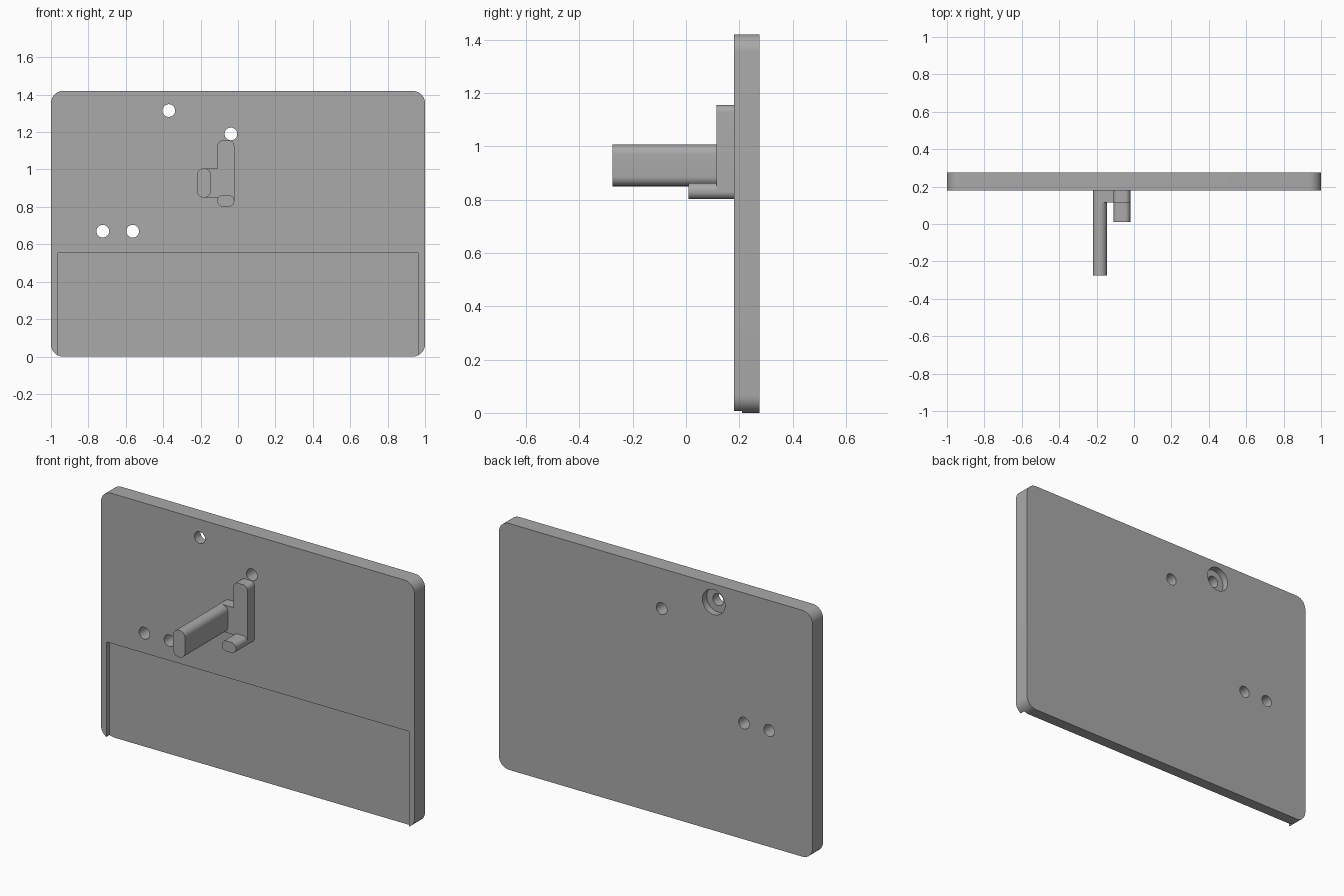
import bpy
import bmesh
from math import cos, sin, pi, radians

cube = bpy.data.objects.get("Cube")
if cube:
    bpy.data.objects.remove(cube, do_unlink=True)

grey = bpy.data.materials.new("mid_grey")
grey.use_nodes = True
colour = (0.4, 0.4, 0.4, 1)
grey.diffuse_color = colour
grey.node_tree.nodes["Principled BSDF"].inputs["Base Color"].default_value = colour


def prism(name, x, z, y, radius, steps=10):
    """Rounded rectangle in the XZ plane, extruded along y."""
    bm = bmesh.new()
    corners = [(x[1], z[1], 1, 1), (x[0], z[1], -1, 1),
               (x[0], z[0], -1, -1), (x[1], z[0], 1, -1)]
    verts = []
    for q, (cx, cz, sx, sz) in enumerate(corners):
        for i in range(steps + 1 if radius else 1):
            a = (q + i / steps) * pi / 2
            verts.append(bm.verts.new((cx + radius * (cos(a) - sx), y[0],
                                       cz + radius * (sin(a) - sz))))
    face = bm.faces.new(verts)
    moved = bmesh.ops.extrude_face_region(bm, geom=[face])["geom"]
    bmesh.ops.translate(bm, vec=(0, y[1] - y[0], 0),
                        verts=[v for v in moved if isinstance(v, bmesh.types.BMVert)])
    bmesh.ops.remove_doubles(bm, verts=bm.verts, dist=1e-5)
    bmesh.ops.recalc_face_normals(bm, faces=bm.faces)
    mesh = bpy.data.meshes.new(name)
    bm.to_mesh(mesh)
    bm.free()
    mesh.materials.append(grey)
    obj = bpy.data.objects.new(name, mesh)
    bpy.context.collection.objects.link(obj)
    return obj


def activate(obj):
    bpy.ops.object.select_all(action='DESELECT')
    obj.select_set(True)
    bpy.context.view_layer.objects.active = obj


def combine(target, tool, operation):
    """Apply a boolean and discard the helper object."""
    tool.hide_render = True
    mod = target.modifiers.new(operation.lower(), 'BOOLEAN')
    mod.operation = operation
    mod.solver = 'EXACT'
    mod.object = tool
    activate(target)
    bpy.ops.object.modifier_apply(modifier=mod.name)
    bpy.data.objects.remove(tool, do_unlink=True)


def bore(target, x, z, radius, y):
    combine(target, prism("bore_cutter", (x - radius, x + radius),
                          (z - radius, z + radius), y, radius), 'DIFFERENCE')


# Plate with a shallow front recess open at the bottom
front, back = 0.18, 0.276
plate = prism("back_plate", (-1, 1), (0, 1.42), (front, back), 0.065)
combine(plate, prism("recess_cutter", (-0.965, 0.965), (-0.1, 0.555),
                     (front - 0.1, front + 0.03), 0.008), 'DIFFERENCE')

# Through holes, one counterbored from the back
for hx, hz in [(-0.37, 1.315), (-0.038, 1.19), (-0.723, 0.67), (-0.563, 0.67)]:
    bore(plate, hx, hz, 0.034, (0, 0.4))
bore(plate, -0.37, 1.315, 0.072, (back - 0.04, 0.4))

# Bracket: upright, short peg, long arm and the web joining them
bracket = prism("bracket", (-0.11, -0.02), (0.802, 1.155), (0.115, front), 0.028)
combine(bracket, prism("web", (-0.18, -0.06), (0.85, 1.006), (0.115, front), 0), 'UNION')
combine(bracket, prism("short_peg", (-0.11, -0.02), (0.802, 0.862),
                       (0.01, front), 0.028), 'UNION')
combine(bracket, prism("long_arm", (-0.22, -0.145), (0.85, 1.006),
                       (-0.276, front), 0.036), 'UNION')

for part in (plate, bracket):
    activate(part)
    bpy.ops.object.shade_smooth_by_angle(angle=radians(30))
